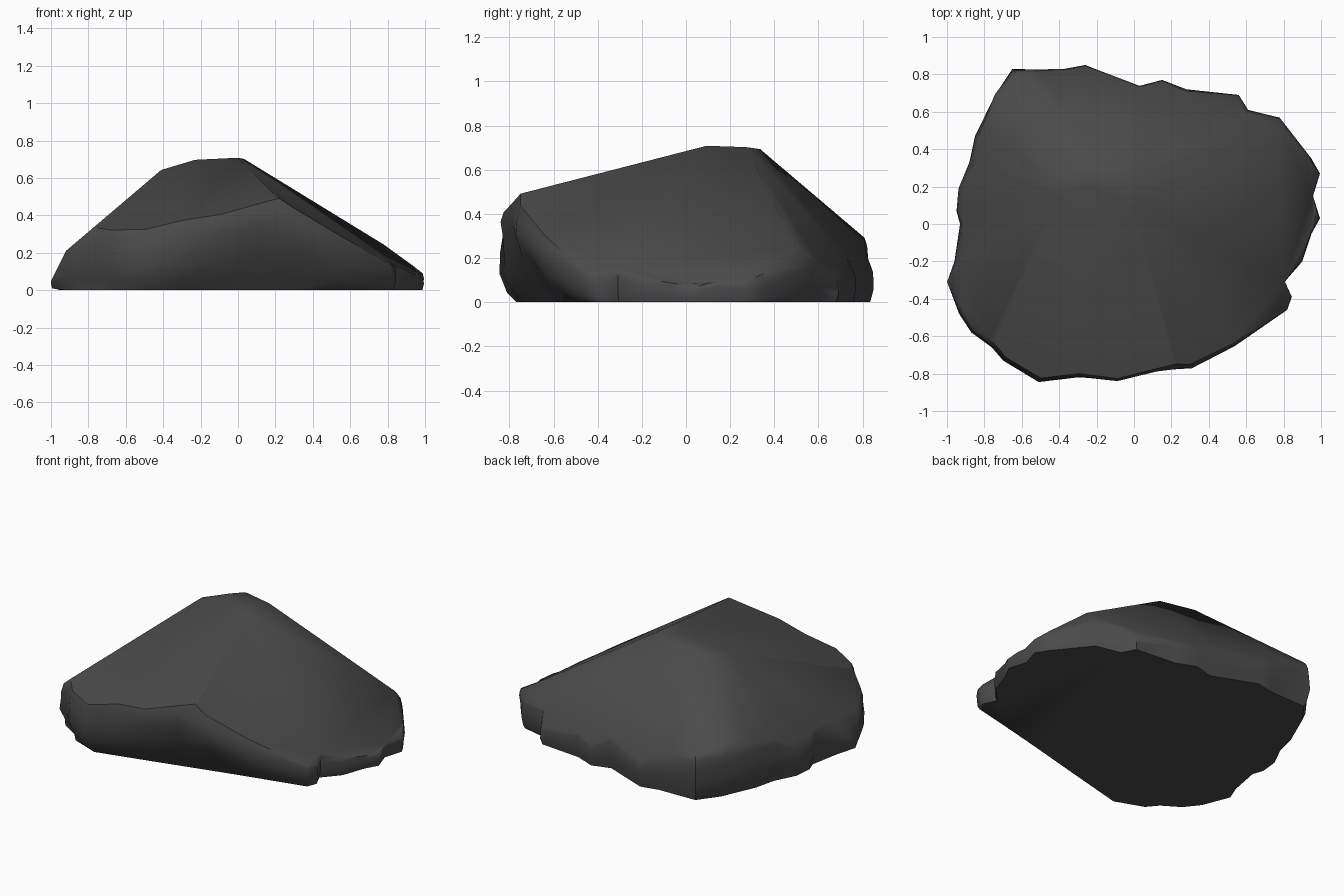
import bpy, bmesh, math
from mathutils import Vector, noise

if "Cube" in bpy.data.objects:
    bpy.data.objects.remove(bpy.data.objects["Cube"])

# Plan outline of the rock, counter-clockwise from the left tip
OUTLINE = [(-1.0, -.31), (-.935, -.48), (-.87, -.58), (-.76, -.66), (-.70, -.73), (-.51, -.845),
           (-.30, -.82), (-.09, -.85), (.12, -.80), (.31, -.775), (.54, -.655), (.82, -.46),
           (.845, -.39), (.81, -.31), (.90, -.20), (.95, -.05), (.995, .03), (.96, .15), (.995, .27),
           (.95, .35), (.78, .57), (.61, .61), (.56, .69), (.28, .72), (.15, .77), (.03, .74),
           (-.26, .85), (-.38, .83), (-.65, .83), (-.75, .70), (-.85, .47), (-.88, .33),
           (-.94, .19), (-.95, .07), (-.93, 0), (-.96, -.2)]

# Broken facets on top: z = c + a*x + b*y
FACETS = [(.698, -.64, .09),    # right slope
          (.680, .20, .31),     # front slope
          (.992, .85, 0),       # left slope
          (2.05, 2.0, 0),       # steep left toe
          (1.012, -.28, -1.1),  # back slope
          (.920, .44, -.44),    # back left corner
          (.766, .30, 0),       # left shoulder of the peak
          (.712, .03, -.04)]    # worn peak


def top(x, y):
    return min(c + a * x + b * y for c, a, b in FACETS)


# Rough side wall: rings from the flat base to above the lip (height fraction, inset)
RINGS = [(0, .13), (.14, .07), (.42, 0), (.72, .01), (.93, .03), (1.1, .10), (1.9, .45)]
bm = bmesh.new()
rings = []
for i, (f, inset) in enumerate(RINGS):
    ring = []
    for x, y in OUTLINE:
        h = max(top(x, y), .08)
        n = noise.noise(Vector((x * 3.5, y * 3.5, f * 2.5))) if 0 < i < 5 else 0
        s = 1 - inset * h - max(0, n) * .12 * h
        # Front wall is undercut to a straight base edge
        undercut = -.645 + .243 * x - .3 * f
        ring.append(bm.verts.new((x * s, max(y * s, undercut), f * h * (1 + .15 * n))))
    rings.append(ring)
count = len(OUTLINE)
for lo, hi in zip(rings, rings[1:]):
    for k in range(count):
        j = (k + 1) % count
        bm.faces.new((lo[k], lo[j], hi[j], hi[k]))
bm.faces.new(rings[0][::-1])
# Tall centre point closes the blank before it is cut
peak = bm.verts.new((0, 0, 2))
for k in range(count):
    bm.faces.new((rings[-1][k], rings[-1][(k + 1) % count], peak))

# Slice off everything above each facet
for c, a, b in FACETS:
    cut = bmesh.ops.bisect_plane(bm, geom=bm.verts[:] + bm.edges[:] + bm.faces[:], dist=1e-5,
                                 plane_co=(0, 0, c), plane_no=(-a, -b, 1), clear_outer=True)
    edges = [e for e in cut['geom_cut'] if isinstance(e, bmesh.types.BMEdge) and e.is_boundary]
    bmesh.ops.holes_fill(bm, edges=edges, sides=0)
bmesh.ops.remove_doubles(bm, verts=bm.verts, dist=.012)
bmesh.ops.triangulate(bm, faces=[f for f in bm.faces if len(f.verts) > 4])
bmesh.ops.recalc_face_normals(bm, faces=bm.faces)

mesh = bpy.data.meshes.new("rock")
bm.to_mesh(mesh)
bm.free()
rock = bpy.data.objects.new("rock", mesh)
bpy.context.collection.objects.link(rock)

# Dark grey stone
stone = bpy.data.materials.new("dark stone")
stone.diffuse_color = (.07, .07, .07, 1)
stone.use_nodes = True
stone.node_tree.nodes["Principled BSDF"].inputs["Base Color"].default_value = stone.diffuse_color
mesh.materials.append(stone)

bpy.context.view_layer.objects.active = rock
rock.select_set(True)
bpy.ops.object.shade_smooth_by_angle(angle=math.radians(50))
